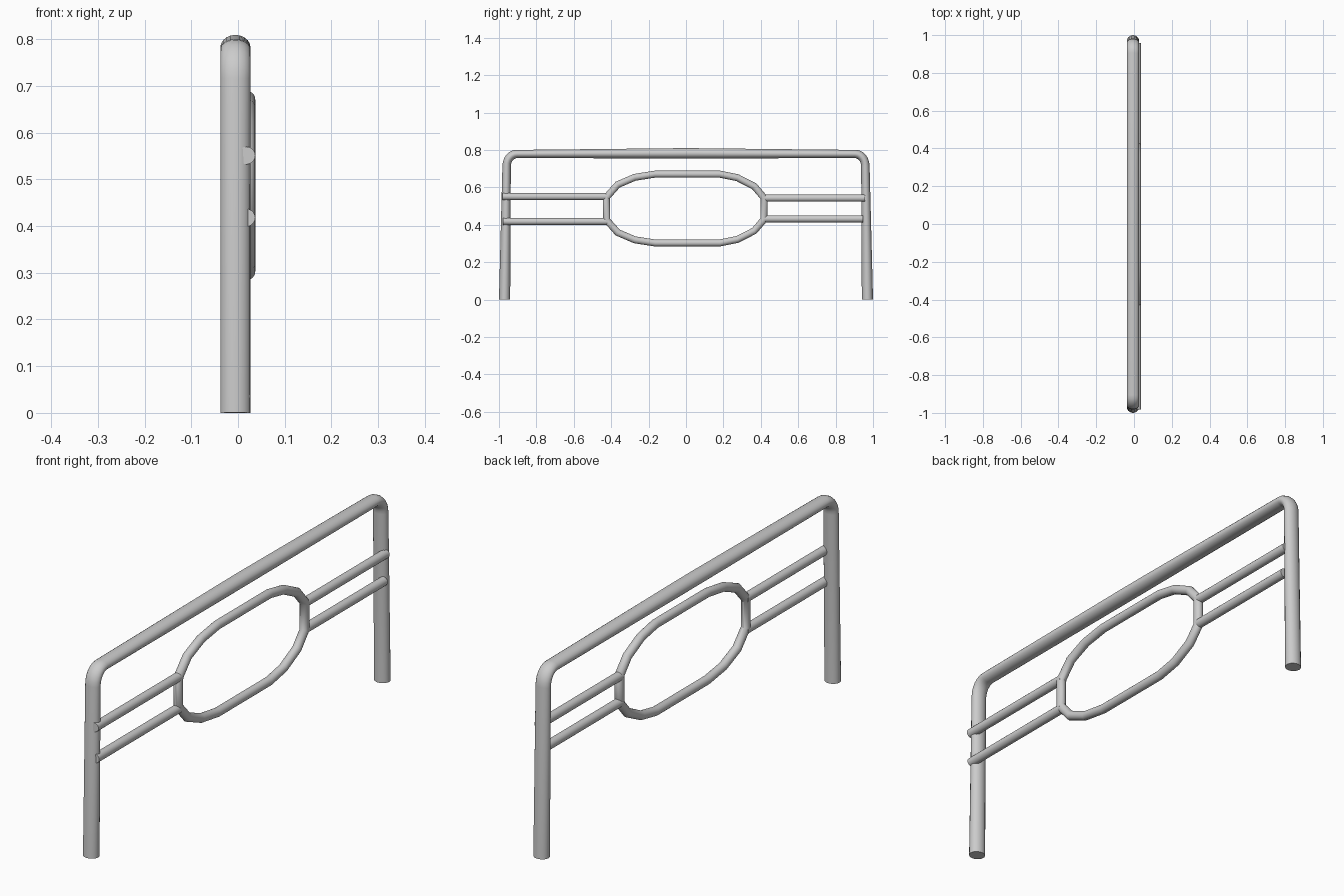
import bpy, bmesh
from math import sin, cos, pi, radians
from mathutils import Vector

if "Cube" in bpy.data.objects:
    bpy.data.objects.remove(bpy.data.objects["Cube"])


def tube(name, path, cx, rx, closed=False, sides=20):
    """Sweep an ellipse along (y, z, in-plane radius) points in the plane x = cx."""
    bm = bmesh.new()
    n = len(path)
    pts = [Vector((p[0], p[1])) for p in path]
    rings = []
    for i, p in enumerate(pts):
        before = pts[i - 1] if closed or i > 0 else None
        after = pts[(i + 1) % n] if closed or i < n - 1 else None
        a = (p - before).normalized() if before is not None else (after - p).normalized()
        b = (after - p).normalized() if after is not None else a
        t = (a + b).normalized()
        r = path[i][2] / max(t.dot(a), 0.5)      # mitred joint
        normal = Vector((-t.y, t.x))
        ring = []
        for k in range(sides):
            ang = 2 * pi * k / sides
            q = p + normal * r * sin(ang)
            ring.append(bm.verts.new((cx + rx * cos(ang), q.x, q.y)))
        rings.append(ring)
    for i in range(n if closed else n - 1):
        r0, r1 = rings[i], rings[(i + 1) % n]
        for k in range(sides):
            m = (k + 1) % sides
            bm.faces.new((r0[k], r0[m], r1[m], r1[k]))
    if not closed:
        bm.faces.new(rings[0])
        bm.faces.new(rings[-1])
    bmesh.ops.recalc_face_normals(bm, faces=bm.faces)
    mesh = bpy.data.meshes.new(name)
    bm.to_mesh(mesh)
    bm.free()
    obj = bpy.data.objects.new(name, mesh)
    bpy.context.collection.objects.link(obj)
    bpy.context.view_layer.objects.active = obj
    obj.select_set(True)
    bpy.ops.object.shade_smooth_by_angle(angle=radians(40))
    obj.select_set(False)
    return obj


# Outer hoop: tapered legs, rounded corners, top bar thicker in the middle
half = [(-0.970, 0.0, 0.030), (-0.959, 0.715, 0.0225)]
for k in range(1, 6):
    a = pi / 2 * k / 6
    half.append((-0.904 - 0.055 * cos(a), 0.715 + 0.064 * sin(a), 0.0225))
half.append((-0.904, 0.779, 0.0215))
middle = [(-0.07, 0.782, 0.0275), (0.07, 0.782, 0.0275)]
hoop = half + middle + [(-y, z, r) for y, z, r in reversed(half)]
tube("outer_hoop", hoop, -0.0055, 0.0325)

# Oval centre ring, upper half mirrored about its own mid height
upper = [(-0.425, 0.548), (-0.365, 0.615), (-0.274, 0.654), (-0.166, 0.671),
         (0.180, 0.671), (0.275, 0.652), (0.365, 0.606), (0.417, 0.545)]
mid_z = 0.487
ring = upper + [(y, 2 * mid_z - z) for y, z in reversed(upper)]
tube("oval_ring", [(y, z, 0.0185) for y, z in ring], 0.0185, 0.0185, closed=True)

# Side rails joining the ring to the legs
rails = {
    "left_upper_rail": (-0.982, -0.415, 0.551),
    "left_lower_rail": (-0.978, -0.415, 0.418),
    "right_upper_rail": (0.412, 0.958, 0.543),
    "right_lower_rail": (0.412, 0.945, 0.432),
}
for name, (y0, y1, z) in rails.items():
    tube(name, [(y0, z, 0.019), (y1, z, 0.019)], 0.018, 0.019)
